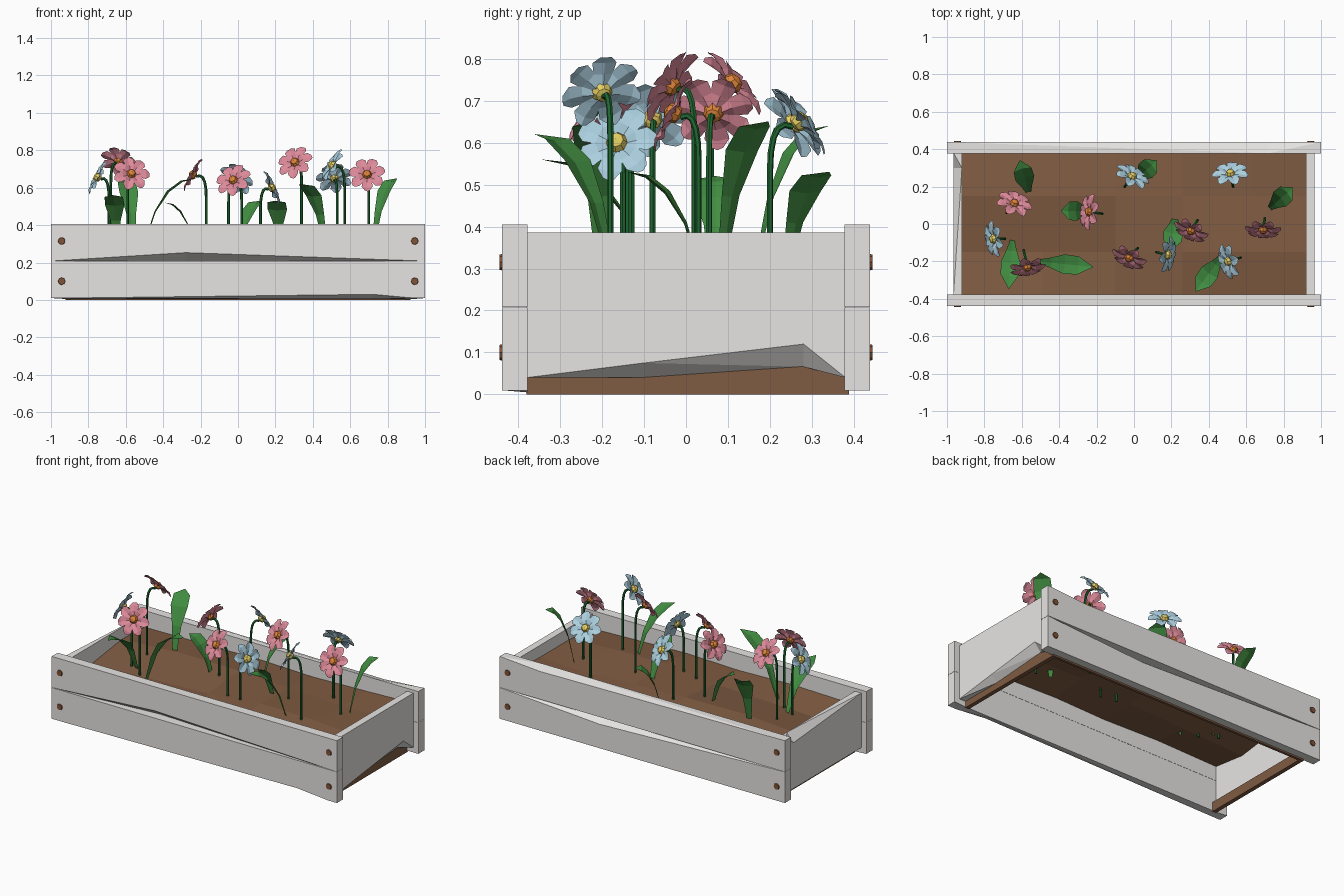
import bpy, bmesh, math
from mathutils import Vector, Matrix

if "Cube" in bpy.data.objects:
    bpy.data.objects.remove(bpy.data.objects["Cube"])


def mat(name, rgb):
    m = bpy.data.materials.new(name)
    m.diffuse_color = [((c / 255 + 0.055) / 1.055) ** 2.4 for c in rgb] + [1]
    m.use_nodes = True
    m.node_tree.nodes["Principled BSDF"].inputs["Base Color"].default_value = m.diffuse_color
    return m


WOOD = mat("pale grey wood", (232, 230, 228))
SOIL = mat("brown soil", (128, 92, 66))
SCREW = mat("rusty brown", (130, 84, 54))
STEM = mat("dark green", (32, 104, 50))
LEAF = mat("leaf green", (66, 142, 66))
BLUE = mat("pale blue", (172, 208, 224))
PINK = mat("pink", (222, 138, 154))
YELLOW = mat("yellow", (232, 208, 100))
ORANGE = mat("orange", (222, 132, 56))


def finish(bm, name, mats, fix=True):
    if fix:
        bmesh.ops.recalc_face_normals(bm, faces=bm.faces)
    me = bpy.data.meshes.new(name)
    bm.to_mesh(me)
    bm.free()
    for m in mats:
        me.materials.append(m)
    ob = bpy.data.objects.new(name, me)
    bpy.context.collection.objects.link(ob)
    return ob


def loft(bm, rings, closed=True, caps=True):
    """Bridge successive rings of points with quads."""
    vs = [[bm.verts.new(p) for p in r] for r in rings]
    n = len(vs[0])
    for a, b in zip(vs, vs[1:]):
        for i in range(n if closed else n - 1):
            j = (i + 1) % n
            bm.faces.new((a[i], a[j], b[j], b[i]))
    if caps:
        bm.faces.new(vs[0])
        bm.faces.new(vs[-1])


def board(name, axis, half, inner, outer, z0, z1, chips=()):
    """Plank with worn edges: chip = (position, corner, height change)."""
    bm = bmesh.new()
    rings = []
    for u, chip in sorted([(-half, {}), (half, {})] + list(chips), key=lambda s: s[0]):
        ring = []
        for key, d, z in (("bi", inner, z0), ("bo", outer, z0), ("to", outer, z1), ("ti", inner, z1)):
            z += chip.get(key, 0)
            ring.append((u, d, z) if axis == "x" else (d, u, z))
        rings.append(ring)
    loft(bm, rings)
    bmesh.ops.triangulate(bm, faces=[f for f in bm.faces if len(f.verts) == 4])
    finish(bm, name, [WOOD])


# Box: two planks on each long side, one at each end
board("front_upper_board", "x", 1, -0.378, -0.438, 0.208, 0.405, [(-0.28, {"bo": 0.045})])
board("front_lower_board", "x", 1, -0.378, -0.438, 0.01, 0.207,
      [(-0.92, {"bi": -0.005}), (0.72, {"bo": 0.02, "bi": -0.005}), (0.94, {"bi": -0.005})])
board("back_upper_board", "x", 1, 0.378, 0.438, 0.208, 0.405, [(0.72, {"to": -0.02})])
board("back_lower_board", "x", 1, 0.378, 0.438, 0.01, 0.207, [(0.3, {"to": -0.045})])
board("right_end_board", "y", 0.38, 0.92, 0.965, 0.04, 0.386,
      [(-0.1, {"bo": 0.035}), (0.28, {"bo": 0.08, "bi": 0.026})])
board("left_end_board", "y", 0.38, -0.92, -0.965, 0.04, 0.386, [(0.3, {"to": -0.055})])

# Screws
for sy, side in ((-1, "front"), (1, "back")):
    bm = bmesh.new()
    for x in (-0.943, 0.945):
        for z in (0.1, 0.315):
            bmesh.ops.create_cone(bm, cap_ends=True, segments=8, radius1=0.022, radius2=0.018, depth=0.014,
                                  matrix=Matrix.Translation((x, sy * 0.437, z)) @ Matrix.Rotation(-sy * math.pi / 2, 4, "X"))
    finish(bm, side + "_screws", [SCREW])

# Uneven soil sheet and the low rim under the box
bm = bmesh.new()
XS = (-0.922, -0.49, -0.1, 0.26, 0.63, 0.922)
rows = [[(x, y, h) for x, h in zip(XS, hs)] for y, hs in (
    (-0.379, (0.30, 0.31, 0.30, 0.31, 0.30, 0.29)),
    (-0.15, (0.27, 0.285, 0.30, 0.335, 0.33, 0.31)),
    (0.15, (0.31, 0.335, 0.33, 0.315, 0.30, 0.31)),
    (0.379, (0.30, 0.305, 0.31, 0.30, 0.31, 0.32)))]
loft(bm, rows, closed=False, caps=False)
finish(bm, "soil", [SOIL], fix=False)

bm = bmesh.new()
for x, y, sx, sy, h in ((0.908, 0.003, 0.026, 0.766, 0.07), (-0.908, 0.003, 0.026, 0.766, 0.06),
                        (0, 0.38, 1.84, 0.016, 0.012)):
    bmesh.ops.create_cube(bm, size=1, matrix=Matrix.Translation((x, y, h / 2)) @ Matrix.Diagonal((sx, sy, h, 1)))
finish(bm, "bottom_rim", [SOIL])


def bezier(a, b, c, t):
    return a * (1 - t) ** 2 + b * 2 * t * (1 - t) + c * t * t


def flower(i, petal, heart, base, head, facing):
    base, head = Vector((*base, 0.265)), Vector(head)
    d = Vector(facing).normalized()
    # Stem: straight up, then arching over into the head
    neck = Vector((base.x, base.y, head.z - 0.12))
    top = Vector((base.x, base.y, head.z + 0.015))
    pts = [base] + [bezier(neck, top, head - d * 0.02, t / 5) for t in range(6)]
    bm = bmesh.new()
    rings = []
    for k, p in enumerate(pts):
        tan = (pts[min(k + 1, 6)] - pts[max(k - 1, 0)]).normalized()
        side = tan.cross(Vector((d.y, -d.x, 0)).normalized()).normalized()
        other = tan.cross(side)
        rings.append([p + (side * math.cos(a) + other * math.sin(a)) * 0.0075
                      for a in [j * math.tau / 6 for j in range(6)]])
    loft(bm, rings)
    finish(bm, f"stem_{i}", [STEM])
    # Seven ridged petals
    place = Matrix.Translation(head) @ d.to_track_quat("Z", "Y").to_matrix().to_4x4()
    bm = bmesh.new()
    for k in range(7):
        turn = place @ Matrix.Rotation((k + 0.3 * i) * math.tau / 7, 4, "Z")
        prof = ((0.018, 0.008, 0), (0.045, 0.024, 0.009), (0.076, 0.03, 0.01), (0.096, 0.014, 0.002))
        loft(bm, [[turn @ Vector((r, -w, z)), turn @ Vector((r + 0.003, 0, z - 0.006)), turn @ Vector((r, w, z))]
                  for r, w, z in prof], closed=False, caps=False)
    finish(bm, f"petals_{i}", [petal], fix=False)
    # Domed heart
    bm = bmesh.new()
    bmesh.ops.create_uvsphere(bm, u_segments=8, v_segments=4, radius=0.026,
                              matrix=place @ Matrix.Translation((0, 0, 0.001)) @ Matrix.Diagonal((1, 1, 0.85, 1)))
    finish(bm, f"flower_heart_{i}", [heart])


B, P = (BLUE, YELLOW), (PINK, ORANGE)
for i, (c, base, head, facing) in enumerate([
    (B, (-0.69, -0.08), (-0.75, -0.08, 0.655), (-0.85, -0.15, 0.45)),
    (P, (-0.68, 0.06), (-0.64, 0.11, 0.74), (0.25, 0.7, 0.62)),
    (P, (-0.59, -0.14), (-0.57, -0.23, 0.675), (0.15, -0.85, 0.45)),
    (P, (-0.17, 0.055), (-0.24, 0.065, 0.67), (-0.85, 0.1, 0.48)),
    (P, (0.02, -0.13), (-0.025, -0.18, 0.64), (-0.35, -0.75, 0.52)),
    (B, (-0.05, 0.2), (-0.01, 0.255, 0.645), (0.4, 0.7, 0.5)),
    (B, (0.12, -0.15), (0.18, -0.165, 0.6), (0.88, -0.15, 0.4)),
    (P, (0.34, 0.02), (0.305, -0.035, 0.735), (-0.35, -0.75, 0.5)),
    (B, (0.57, -0.18), (0.505, -0.2, 0.72), (-0.8, -0.25, 0.5)),
    (B, (0.53, 0.2), (0.515, 0.27, 0.65), (-0.1, 0.77, 0.6)),
    (P, (0.70, 0.03), (0.69, -0.03, 0.67), (-0.05, -0.87, 0.45)),
], 1):
    flower(i, *c, base, head, facing)

# Folded leaves, bending outwards from the base (x, y) to the tip (x, y, z)
for i, (base, tip) in enumerate([
    ((-0.56, 0.16), (-0.61, 0.34, 0.64)), ((-0.65, -0.08), (-0.67, -0.345, 0.56)),
    ((-0.51, -0.2), (-0.22, -0.23, 0.65)), ((-0.23, 0.07), (-0.39, 0.07, 0.52)),
    ((0.01, 0.235), (0.12, 0.34, 0.53)), ((0.22, 0.04), (0.2, -0.14, 0.53)),
    ((0.47, -0.17), (0.33, -0.36, 0.62)), ((0.72, 0.08), (0.85, 0.195, 0.65)),
], 1):
    a, c = Vector((*base, 0.275)), Vector(tip)
    run = Vector((c.x - a.x, c.y - a.y, 0))
    side = Vector((-run.y, run.x, 0)).normalized()
    mid = a + run * 0.33 + Vector((0, 0, (c.z - a.z) * 1.05))
    bm = bmesh.new()
    rings = []
    for t, w in ((0, 0.01), (0.3, 0.028), (0.55, 0.052), (0.78, 0.049), (1, 0.002)):
        p = bezier(a, mid, c, t)
        fold = run.normalized() * 0.14 * w - Vector((0, 0, 0.12 * w))
        rings.append([p - side * w, p + fold, p + side * w])
    loft(bm, rings, closed=False, caps=False)
    finish(bm, f"leaf_{i}", [LEAF], fix=False)
